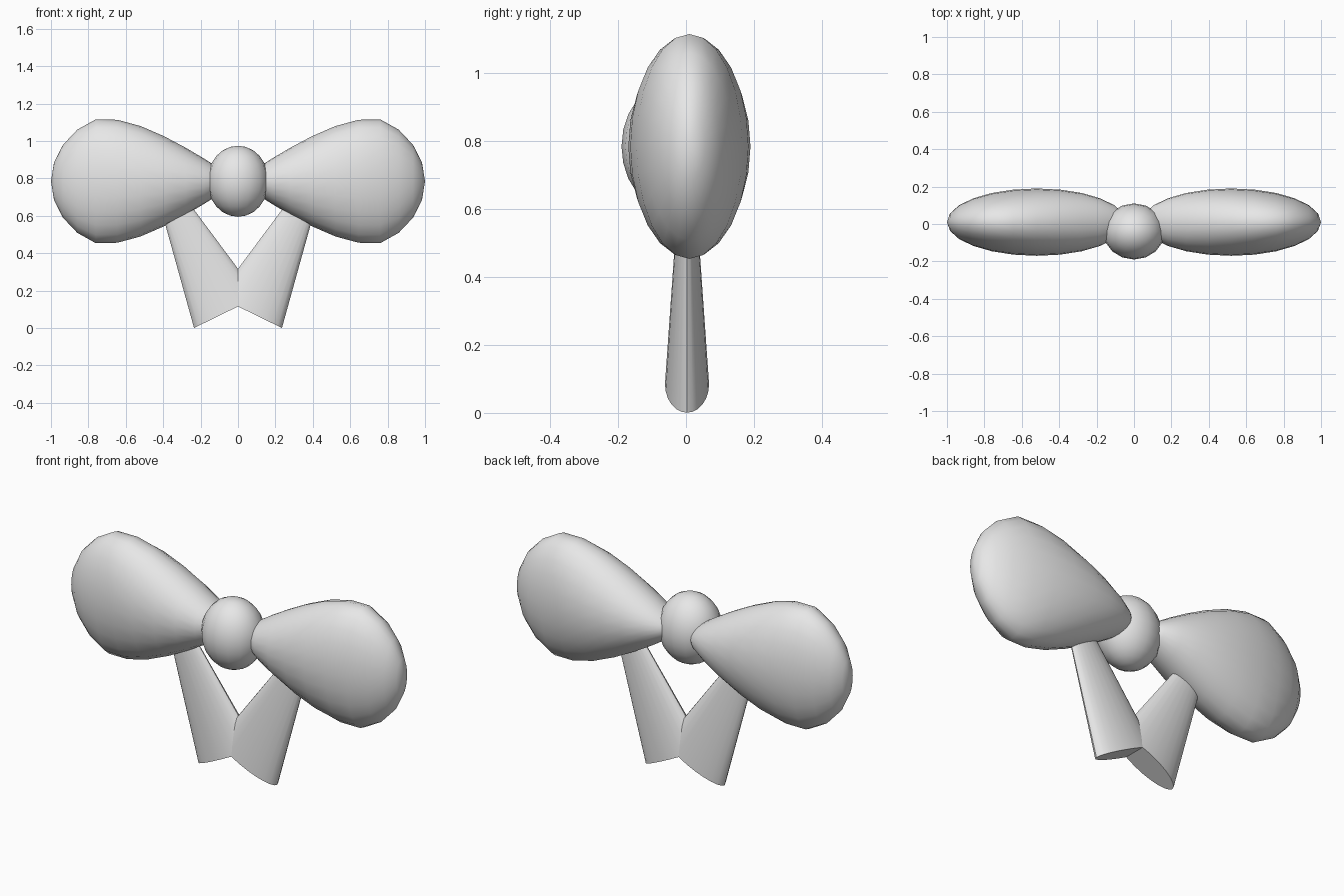
import bpy, bmesh, math
from mathutils import Matrix, Vector

if "Cube" in bpy.data.objects:
    bpy.data.objects.remove(bpy.data.objects["Cube"])

grey = bpy.data.materials.new("light grey")
grey.diffuse_color = (0.8, 0.8, 0.8, 1)
grey.use_nodes = True
grey.node_tree.nodes["Principled BSDF"].inputs["Base Color"].default_value = grey.diffuse_color


def finish(bm, name, angle=40):
    bmesh.ops.recalc_face_normals(bm, faces=bm.faces)
    mesh = bpy.data.meshes.new(name)
    bm.to_mesh(mesh)
    bm.free()
    mesh.materials.append(grey)
    obj = bpy.data.objects.new(name, mesh)
    bpy.context.collection.objects.link(obj)
    bpy.ops.object.select_all(action='DESELECT')
    obj.select_set(True)
    bpy.context.view_layer.objects.active = obj
    bpy.ops.object.shade_smooth_by_angle(angle=math.radians(angle))
    return obj


def loop(side, name):
    # Sphere with its poles along x, its height tapering toward the knot
    bm = bmesh.new()
    bmesh.ops.create_uvsphere(bm, u_segments=24, v_segments=12, radius=1)
    for v in bm.verts:
        a, b, c = v.co.z, v.co.x, v.co.y
        x = 0.52 + 0.48 * a
        height = min(0.105 + 0.365 * x, 0.39)
        v.co = (side * x, 0.01 + 0.18 * b, 0.785 + height * c)
    finish(bm, name, 60)


def tail(side, name):
    # Flattened cone, wide end at the bottom, leaning outward into the loop
    bm = bmesh.new()
    length = 0.70
    bmesh.ops.create_cone(bm, cap_ends=True, segments=24, radius1=1,
                          radius2=0.32, depth=length)
    axis = Vector((-0.44, 0, 0.898))
    across = Vector((0.898, 0, 0.44))
    base = Vector((-0.0625, 0.003, 0.085))
    for v in bm.verts:
        p = (base + axis * (v.co.z + length / 2) + across * (v.co.x * 0.192)
             + Vector((0, v.co.y * 0.065, 0)))
        v.co = (-side * p.x, p.y, p.z)
    finish(bm, name)


for side, word in ((-1, "left"), (1, "right")):
    loop(side, word + "_bow_loop")
    tail(side, word + "_ribbon_tail")

# Centre knot
bm = bmesh.new()
bmesh.ops.create_uvsphere(bm, u_segments=16, v_segments=12, radius=1)
bmesh.ops.transform(bm, verts=bm.verts, matrix=Matrix.Translation((0, -0.04, 0.785))
                    @ Matrix.Diagonal((0.165, 0.15, 0.19, 1)))
finish(bm, "centre_knot", 60)
